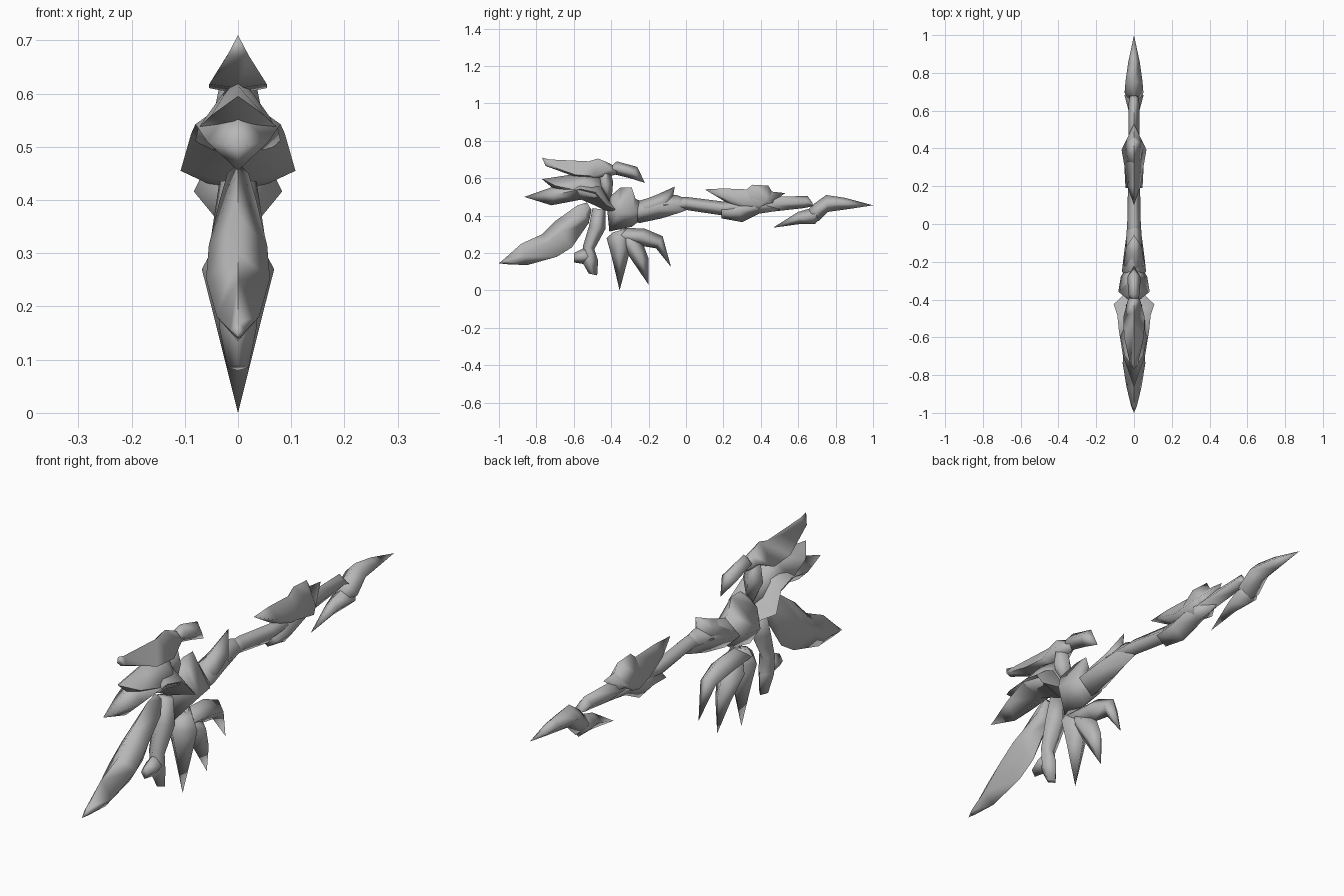
import bpy
import bmesh
from mathutils import Vector

if "Cube" in bpy.data.objects:
    bpy.data.objects.remove(bpy.data.objects["Cube"], do_unlink=True)

grey = bpy.data.materials.new("plain grey")
grey.use_nodes = True
grey.diffuse_color = (0.47, 0.47, 0.47, 1)
grey.node_tree.nodes["Principled BSDF"].inputs["Base Color"].default_value = grey.diffuse_color


def tip(y, z):
    """A pointed end of a shard."""
    return [Vector((0, y, z))]


def ring(upper, lower, width, drop=0.5):
    """A diamond section between two (y, z) edge points; drop lowers its sides."""
    top, bottom = Vector((0, *upper)), Vector((0, *lower))
    middle, side = top.lerp(bottom, drop), Vector((width, 0, 0))
    return [top, middle + side, bottom, middle - side]


def shard(name, *sections):
    """Skin a row of tips and diamond rings into one smooth faceted shard."""
    bm = bmesh.new()
    loops = [[bm.verts.new(point) for point in section] for section in sections]
    for first, second in zip(loops, loops[1:]):
        for i in range(4):
            j = (i + 1) % 4
            if len(first) == 1:
                bm.faces.new((first[0], second[i], second[j]))
            elif len(second) == 1:
                bm.faces.new((first[i], second[0], first[j]))
            else:
                bm.faces.new((first[i], second[i], second[j], first[j]))
    for end in (loops[0], loops[-1]):
        if len(end) == 4:
            bm.faces.new(end)
    bmesh.ops.recalc_face_normals(bm, faces=bm.faces)
    mesh = bpy.data.meshes.new(name)
    bm.to_mesh(mesh)
    bm.free()
    mesh.materials.append(grey)
    obj = bpy.data.objects.new(name, mesh)
    bpy.context.collection.objects.link(obj)
    bpy.ops.object.select_all(action="DESELECT")
    obj.select_set(True)
    bpy.context.view_layer.objects.active = obj
    bpy.ops.object.shade_smooth_by_angle(angle=1.75)


# Crest of blades above the head
shard("top_blade",
      tip(-.77, .71),
      ring((-.73, .70), (-.75, .665), .02, .8),
      ring((-.52, .69), (-.6, .61), .054, .9),
      ring((-.47, .705), (-.49, .60), .055, .9),
      ring((-.41, .68), (-.41, .61), .035),
      tip(-.33, .63))
shard("top_rear_blade",
      tip(-.44, .63),
      ring((-.37, .69), (-.38, .62), .03),
      ring((-.26, .66), (-.3, .60), .035),
      tip(-.22, .575))
shard("middle_blade",
      tip(-.77, .595),
      ring((-.64, .615), (-.71, .545), .05, .8),
      ring((-.52, .64), (-.6, .50), .075, .75),
      ring((-.46, .61), (-.5, .47), .08, .7),
      tip(-.38, .44))
shard("front_blade",
      tip(-.865, .50),
      ring((-.68, .565), (-.72, .455), .058),
      ring((-.57, .60), (-.56, .485), .08),
      ring((-.47, .59), (-.5, .46), .088),
      ring((-.41, .48), (-.44, .43), .108),
      ring((-.37, .45), (-.39, .415), .06),
      tip(-.31, .45))
shard("crest_link",
      ring((-.41, .66), (-.46, .62), .03),
      ring((-.39, .58), (-.47, .55), .045),
      tip(-.40, .45))

# Head and long shaft
shard("head_collar",
      tip(-.41, .50),
      ring((-.35, .55), (-.42, .42), .05),
      ring((-.29, .55), (-.41, .315), .083, .57),
      ring((-.27, .49), (-.29, .34), .07),
      tip(-.16, .44))
shard("shaft_root",
      tip(-.36, .42),
      ring((-.25, .48), (-.25, .36), .064),
      ring((-.18, .50), (-.13, .385), .053),
      ring((-.05, .51), (-.02, .42), .037),
      tip(.08, .46))
shard("shaft_spur",
      tip(-.06, .555),
      ring((-.16, .51), (-.08, .44), .042),
      ring((-.24, .48), (-.19, .40), .055),
      tip(-.29, .43))
shard("shaft",
      ring((-.12, .49), (-.12, .42), .045),
      ring((0, .5), (0, .43), .036),
      ring((.2, .475), (.2, .4), .032),
      ring((.45, .5), (.45, .42), .03),
      ring((.65, .505), (.63, .44), .028),
      ring((.675, .47), (.68, .45), .024))

# Fins round the rear of the shaft
shard("rear_fin",
      tip(.1, .54),
      ring((.2, .545), (.2, .48), .035, .7),
      ring((.33, .54), (.29, .43), .05, .7),
      ring((.40, .535), (.39, .42), .066, .7),
      tip(.53, .52))
shard("rear_fin_peak",
      tip(.25, .48),
      ring((.355, .565), (.34, .45), .04, .7),
      ring((.44, .56), (.42, .44), .05, .7),
      tip(.5, .46))
shard("rear_lower_fin",
      ring((.19, .45), (.19, .385), .045),
      ring((.27, .48), (.3, .365), .05),
      ring((.4, .50), (.39, .41), .045),
      tip(.52, .43))

# Pointed end of the shaft
shard("tail_blade",
      tip(.62, .40),
      ring((.68, .46), (.71, .37), .05),
      ring((.75, .51), (.76, .42), .045),
      ring((.85, .495), (.87, .435), .03),
      tip(1, .455))
shard("tail_barb",
      tip(.465, .335),
      ring((.6, .42), (.61, .355), .03),
      ring((.67, .44), (.69, .355), .05),
      tip(.77, .45))

# Long blade reaching down and forward
shard("lower_front_blade",
      tip(-1, .145),
      ring((-.97, .17), (-.96, .14), .015),
      ring((-.88, .25), (-.85, .135), .04, .6),
      ring((-.77, .30), (-.69, .18), .06, .4),
      ring((-.70, .37), (-.61, .23), .055, .4),
      ring((-.58, .455), (-.52, .36), .035, .6),
      ring((-.53, .47), (-.505, .43), .02))

# Stem with a hooked foot
shard("stem",
      ring((-.5, .44), (-.43, .43), .035),
      ring((-.52, .34), (-.43, .33), .05),
      ring((-.55, .24), (-.49, .22), .035),
      ring((-.56, .16), (-.47, .16), .035),
      ring((-.52, .09), (-.475, .08), .02))
shard("stem_toe",
      ring((-.6, .2), (-.6, .15), .015),
      ring((-.54, .23), (-.54, .14), .035),
      tip(-.47, .17))

# Fan of claws under the head
shard("front_claw",
      tip(-.355, 0),
      ring((-.4, .19), (-.31, .17), .045),
      ring((-.425, .28), (-.29, .26), .068),
      ring((-.39, .31), (-.31, .335), .04))
shard("middle_claw",
      tip(-.2, .03),
      ring((-.275, .14), (-.2, .17), .035),
      ring((-.35, .25), (-.23, .25), .06),
      tip(-.35, .33))
shard("rear_claw",
      tip(-.08, .125),
      ring((-.125, .29), (-.16, .225), .035),
      ring((-.22, .33), (-.25, .24), .05),
      ring((-.33, .335), (-.4, .26), .05))
